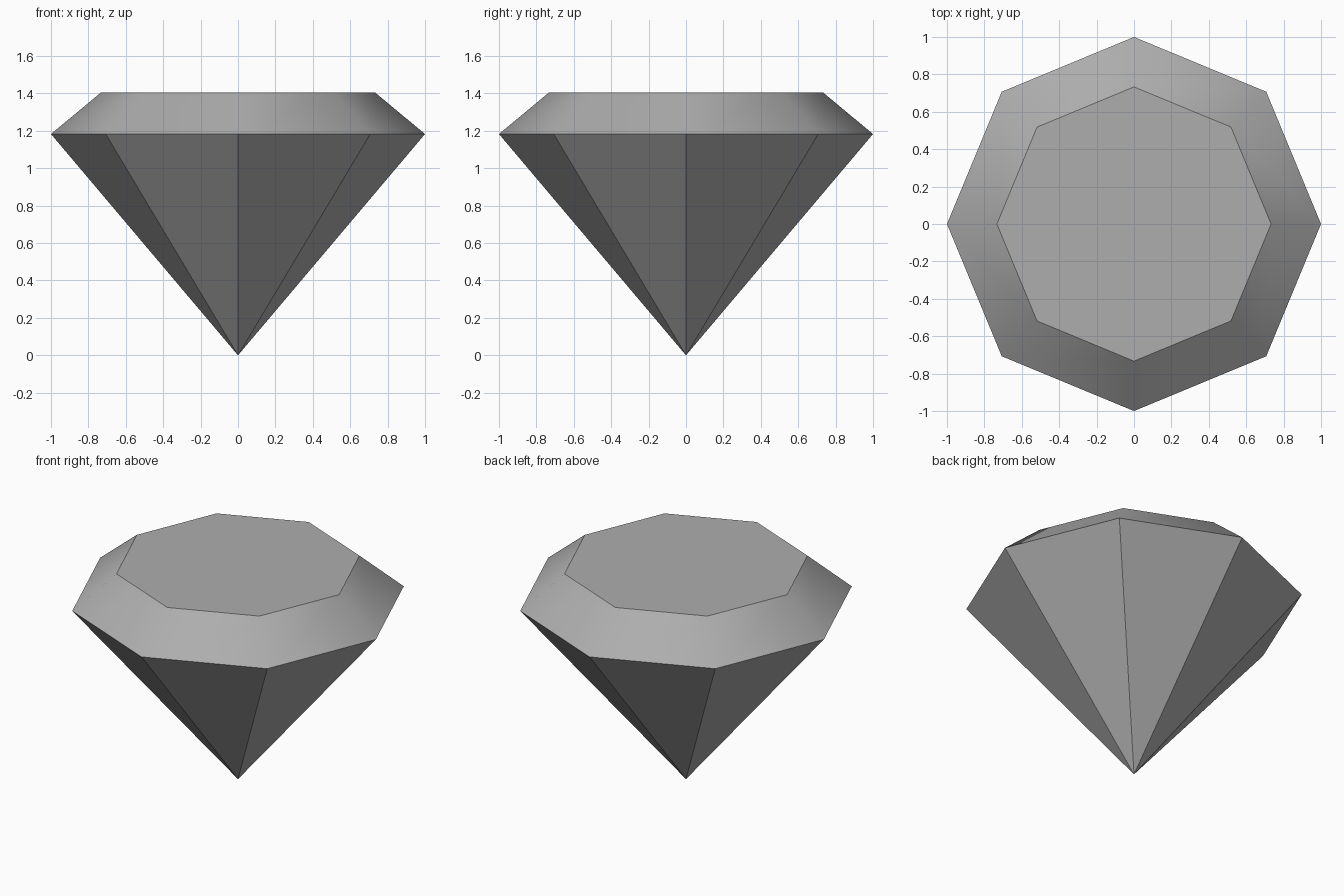
import bpy, bmesh
from math import cos, sin, pi, radians

cube = bpy.data.objects.get("Cube")
if cube:
    bpy.data.objects.remove(cube, do_unlink=True)

SIDES = 8
GIRDLE_Z, TABLE_Z, TABLE_RADIUS = 1.183, 1.405, 0.733

# Single neutral grey
grey = bpy.data.materials.new("neutral_grey")
grey.use_nodes = True
colour = (0.42, 0.42, 0.42, 1)
grey.diffuse_color = colour
grey.node_tree.nodes["Principled BSDF"].inputs["Base Color"].default_value = colour

bm = bmesh.new()


def ring(radius, z):
    """Octagon of vertices with corners on the x and y axes."""
    angles = [2 * pi * i / SIDES for i in range(SIDES)]
    return [bm.verts.new((radius * cos(a), radius * sin(a), z)) for a in angles]


tip = bm.verts.new((0, 0, 0))
girdle = ring(1, GIRDLE_Z)
table = ring(TABLE_RADIUS, TABLE_Z)

# Pointed pavilion below, sloped crown above
for i in range(SIDES):
    j = (i + 1) % SIDES
    bm.faces.new((tip, girdle[j], girdle[i]))
    bm.faces.new((girdle[i], girdle[j], table[j], table[i]))

# Flat table on top
bm.faces.new(table)

mesh = bpy.data.meshes.new("cut_gem")
bm.to_mesh(mesh)
bm.free()
mesh.materials.append(grey)
gem = bpy.data.objects.new("cut_gem", mesh)
bpy.context.collection.objects.link(gem)

# Smooth crown, crisp pavilion, girdle and table edges
bpy.ops.object.select_all(action="DESELECT")
gem.select_set(True)
bpy.context.view_layer.objects.active = gem
bpy.ops.object.shade_smooth_by_angle(angle=radians(30))
